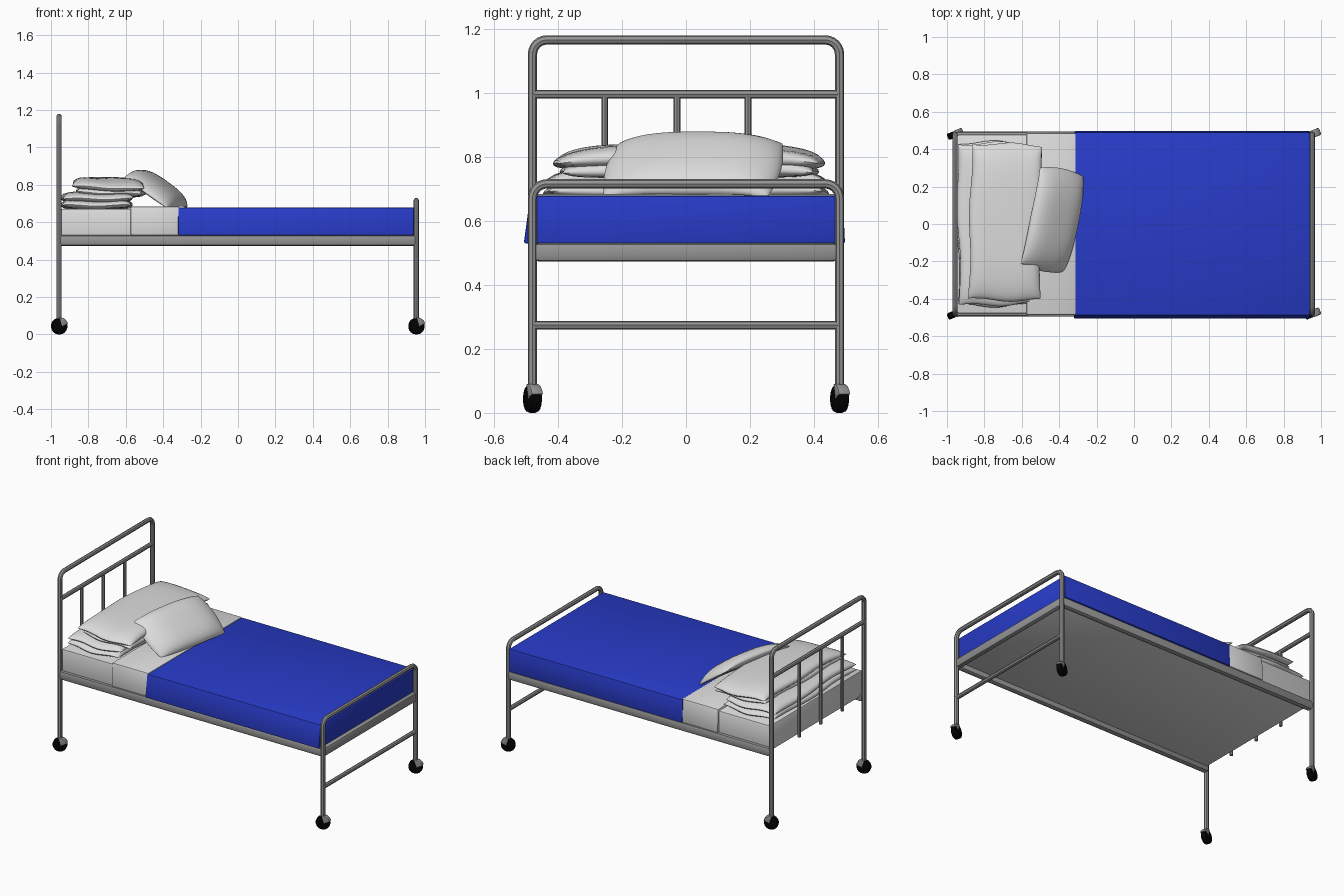
import bpy, bmesh, math, random
from mathutils import Matrix

if "Cube" in bpy.data.objects:
    bpy.data.objects.remove(bpy.data.objects["Cube"])
random.seed(4)


def material(name, rgb):
    m = bpy.data.materials.new(name)
    m.diffuse_color = (*rgb, 1)
    m.use_nodes = True
    m.node_tree.nodes["Principled BSDF"].inputs["Base Color"].default_value = m.diffuse_color
    return m


METAL = material("grey metal", (0.3, 0.3, 0.3))
RUBBER = material("black rubber", (0.001, 0.001, 0.001))
LINEN = material("white linen", (0.72, 0.72, 0.72))
BLUE = material("blue blanket", (0.021, 0.044, 0.58))


def finish(ob, mat, angle=35):
    ob.data.materials.clear()
    ob.data.materials.append(mat)
    bpy.ops.object.select_all(action='DESELECT')
    ob.select_set(True)
    bpy.context.view_layer.objects.active = ob
    bpy.ops.object.shade_smooth_by_angle(angle=math.radians(angle))
    return ob


def from_bmesh(name, bm, mat, angle=35):
    bmesh.ops.recalc_face_normals(bm, faces=bm.faces)
    me = bpy.data.meshes.new(name)
    bm.to_mesh(me)
    bm.free()
    ob = bpy.data.objects.new(name, me)
    bpy.context.collection.objects.link(ob)
    return finish(ob, mat, angle)


def tube(name, pts, r, res=2):
    cu = bpy.data.curves.new(name, 'CURVE')
    cu.dimensions = '3D'
    cu.bevel_depth, cu.bevel_resolution, cu.use_fill_caps = r, res, True
    sp = cu.splines.new('POLY')
    sp.points.add(len(pts) - 1)
    for p, co in zip(sp.points, pts):
        p.co = (*co, 1)
    ob = bpy.data.objects.new(name, cu)
    bpy.context.collection.objects.link(ob)
    bpy.ops.object.select_all(action='DESELECT')
    ob.select_set(True)
    bpy.context.view_layer.objects.active = ob
    bpy.ops.object.convert(target='MESH')
    return finish(bpy.context.object, METAL)


def box(name, lo, hi, mat, bevel=0.0, flare=(0, 0)):
    # flare pushes the bottom edges out on the -y and +y sides
    bm = bmesh.new()
    bmesh.ops.create_cube(bm, size=1)
    for v in bm.verts:
        low, side = v.co.z < 0, v.co.y > 0
        v.co = [lo[i] if v.co[i] < 0 else hi[i] for i in range(3)]
        if low:
            v.co.y += flare[1] if side else -flare[0]
    if bevel:
        bmesh.ops.bevel(bm, geom=bm.edges[:], offset=bevel, segments=2,
                        profile=0.5, affect='EDGES')
    return from_bmesh(name, bm, mat)


def arch(name, x, top, y=0.48, z0=0.07, rad=0.045):
    pts = [(x, -y, z0)]
    for k in range(7):
        a = math.pi - k * math.pi / 12
        pts.append((x, -y + rad + rad * math.cos(a), top - rad + rad * math.sin(a)))
    pts += [(p[0], -p[1], p[2]) for p in reversed(pts)]
    tube(name, pts, 0.0145)


def pillow(name, size, loc, rot, round_=0.05, droop=0.0, wave=0.0, flat=0.6, power=4):
    bm = bmesh.new()
    a, b, h = (s / 2 for s in size)
    ph = random.uniform(0, 6)
    for sign in (1, -1):
        grid = bmesh.ops.create_grid(bm, x_segments=16, y_segments=24, size=1)
        for vert in grid['verts']:
            u = math.sin(vert.co.x * math.pi / 2)
            v = math.sin(vert.co.y * math.pi / 2)
            t = math.sqrt(max(0, (1 - abs(u) ** power) * (1 - abs(v) ** power)))
            z = sign * h * t * (1 if sign > 0 else flat) - droop * abs(v) ** 3
            vert.co = (a * u * (1 - round_ * v * v) + wave * u * math.sin(5 * v + ph),
                       b * v * (1 - round_ * u * u) + wave * v * math.sin(4 * u + ph),
                       z + wave * math.sin(4 * u + 3 * v + ph) * 0.6)
    bmesh.ops.remove_doubles(bm, verts=bm.verts[:], dist=0.0004)
    ob = from_bmesh(name, bm, LINEN, 50)
    ob.location, ob.rotation_euler = loc, rot


# bed ends
HEAD, FOOT, W = -0.957, 0.953, 0.48
arch("head_frame", HEAD, 1.166)
arch("foot_frame", FOOT, 0.716)
tube("head_crossbar", [(HEAD, -W, 0.996), (HEAD, W, 0.996)], 0.0135)
tube("foot_crossbar", [(FOOT, -W, 0.274), (FOOT, W, 0.274)], 0.0135)
for i, y in enumerate((-0.254, -0.028, 0.194)):
    tube(f"head_spindle_{i + 1}", [(HEAD, y, 0.495), (HEAD, y, 0.998)], 0.0105)

# side rails and foot rail
for s, n in ((-1, "front"), (1, "back")):
    box(f"{n}_side_rail", (HEAD, s * 0.474 - 0.02, 0.473),
        (FOOT, s * 0.474 + 0.02, 0.531), METAL, 0.014)
box("foot_rail", (0.93, -0.474, 0.473), (0.966, 0.474, 0.531), METAL, 0.014)

# casters: wheel plus a hood over the upper part
for x in (HEAD, FOOT):
    for s in (-1, 1):
        place = Matrix.Translation((x + 0.001, s * W, 0.044)) @ Matrix.Rotation(
            math.radians(22), 4, 'Z')
        bm = bmesh.new()
        bmesh.ops.create_cone(bm, cap_ends=True, segments=18, radius1=0.044,
                              radius2=0.044, depth=0.036,
                              matrix=place @ Matrix.Rotation(math.pi / 2, 4, 'X'))
        rims = [e for e in bm.edges if any(len(f.verts) > 4 for f in e.link_faces)]
        bmesh.ops.bevel(bm, geom=rims, offset=0.009, segments=2, profile=0.5,
                        affect='EDGES')
        from_bmesh("caster_wheel", bm, RUBBER)
        bm = bmesh.new()
        arc = [(0.008, -0.002)] + [(0.047 * math.cos(math.radians(d)),
                                    0.047 * math.sin(math.radians(d)))
                                   for d in range(18, 118, 20)]
        f = bm.faces.new([bm.verts.new((px, -0.02, pz)) for px, pz in arc])
        ext = bmesh.ops.extrude_face_region(bm, geom=[f])['geom']
        for v in ext:
            if isinstance(v, bmesh.types.BMVert):
                v.co.y += 0.04
        rims = [e for e in bm.edges if any(len(f.verts) > 4 for f in e.link_faces)]
        bmesh.ops.bevel(bm, geom=rims, offset=0.006, segments=2, profile=0.5,
                        affect='EDGES')
        bmesh.ops.transform(bm, matrix=place, verts=bm.verts[:])
        from_bmesh("caster_hood", bm, METAL)

# bedding: the mattress underside shows between the rails
box("mattress", (-0.945, -0.478, 0.505), (0.935, 0.478, 0.672), LINEN, 0.008)
box("folded_sheet", (-0.575, -0.487, 0.53), (-0.31, 0.487, 0.685), LINEN, 0.01, (0.006, 0.006))
box("blanket", (-0.32, -0.487, 0.53), (0.941, 0.49, 0.679), BLUE, 0.006, (0.02, 0.007))

# two folded pillows stacked at the head, each two layers thick
pillow("lower_pillow_bottom", (0.37, 0.88, 0.06), (-0.755, 0, 0.695), (0, 0, 0.0),
       0.02, 0.005, 0.007, 0.8, 8)
pillow("lower_pillow_top", (0.37, 0.87, 0.06), (-0.755, 0, 0.733), (0, 0, 0.02),
       0.02, 0.008, 0.007, 0.8, 8)
pillow("upper_pillow_bottom", (0.36, 0.80, 0.06), (-0.68, 0.01, 0.764), (0, 0.03, -0.02),
       0.02, 0.008, 0.006, 0.8, 8)
pillow("upper_pillow_top", (0.385, 0.84, 0.07), (-0.685, 0.01, 0.804), (0, 0.04, -0.02),
       0.02, 0.02, 0.006, 0.9, 6)

# loose pillow leaning on the stack
pillow("loose_pillow", (0.31, 0.56, 0.105), (-0.427, 0.02, 0.776), (0, 0.62, -0.2),
       0.07, 0.022, 0, 0.45, 3.2)
